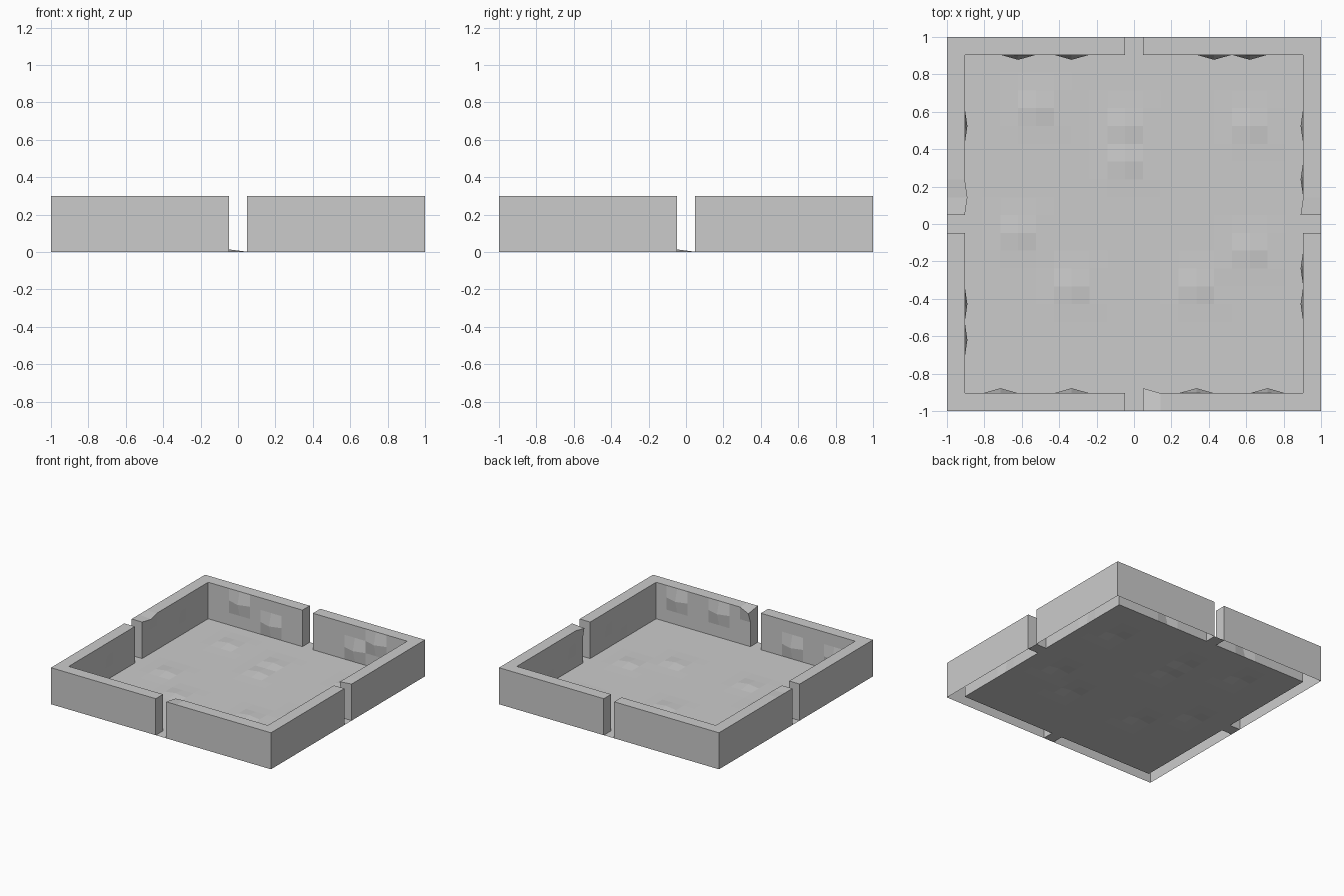
import bpy, bmesh
from mathutils import Vector

if "Cube" in bpy.data.objects:
    bpy.data.objects.remove(bpy.data.objects["Cube"])

N = 21                 # cells per side; the outer ring carries the wall
C = 2 / N
LEVELS = 3             # rows in the wall height
H = 0.3 / LEVELS


def is_wall(i, j):
    """Outer ring of cells, except the middle cell of each side."""
    edge = i in (0, N - 1) or j in (0, N - 1)
    return 0 <= i < N and 0 <= j < N and edge and N // 2 not in (i, j)


# Raised floor points (grid indices) with a faint ring around each
offsets = {}
for i, j in [(5, 17), (10, 16), (10, 14), (17, 16), (4, 10), (7, 7), (14, 7), (17, 9)]:
    for a in (-1, 0, 1):
        for b in (-1, 0, 1):
            key = (i + a, j + b, 0)
            new = 0.014 if a == b == 0 else 0.002
            offsets[key] = Vector((0, 0, max(new, offsets.get(key, Vector()).z)))


# Rough stones on the inner wall: position along wall, height row
def wall_bumps(points, place, push):
    for t, k in points:
        offsets[(*place(t), k)] = Vector(push)


wall_bumps([(4, 2), (7, 1), (15, 1), (17, 2)], lambda t: (t, N - 1), (0, -0.027, 0))
wall_bumps([(3, 1), (7, 1), (14, 2), (18, 2)], lambda t: (t, 1), (0, 0.027, 0))
wall_bumps([(4, 1), (6, 2), (16, 2)], lambda t: (1, t), (0.014, 0, 0))
wall_bumps([(6, 1), (8, 2), (13, 2), (16, 1)], lambda t: (N - 1, t), (-0.014, 0, 0))
# Worn rim points beside the openings
wall_bumps([(11, 3)], lambda t: (t, 1), (0, 0.027, -0.02))
wall_bumps([(12, 3)], lambda t: (1, t), (0.014, 0, -0.01))
wall_bumps([(11, 3)], lambda t: (N - 1, t), (-0.014, 0, -0.01))


def point(key):
    i, j, k = key
    return Vector((-1 + i * C, -1 + j * C, k * H)) + offsets.get(key, Vector())


def make_object(name, quads):
    bm = bmesh.new()
    verts = {}
    for q in quads:
        for key in q:
            if key not in verts:
                verts[key] = bm.verts.new(point(key))
        bm.faces.new([verts[key] for key in q])
    mesh = bpy.data.meshes.new(name)
    bm.to_mesh(mesh)
    bm.free()
    bpy.context.collection.objects.link(bpy.data.objects.new(name, mesh))


floor, walls = [], []
for i in range(N):
    for j in range(N):
        ring = [(i, j), (i + 1, j), (i + 1, j + 1), (i, j + 1)]
        if not is_wall(i, j):
            floor.append([(*p, 0) for p in ring])
            continue
        # Wall top, then each exposed side (open underneath)
        walls.append([(*p, LEVELS) for p in ring])
        for s, (di, dj) in enumerate([(0, -1), (1, 0), (0, 1), (-1, 0)]):
            if is_wall(i + di, j + dj):
                continue
            a, b = ring[s], ring[(s + 1) % 4]
            for k in range(LEVELS):
                walls.append([(*a, k), (*b, k), (*b, k + 1), (*a, k + 1)])

make_object("room_floor", floor)
make_object("room_walls", walls)
